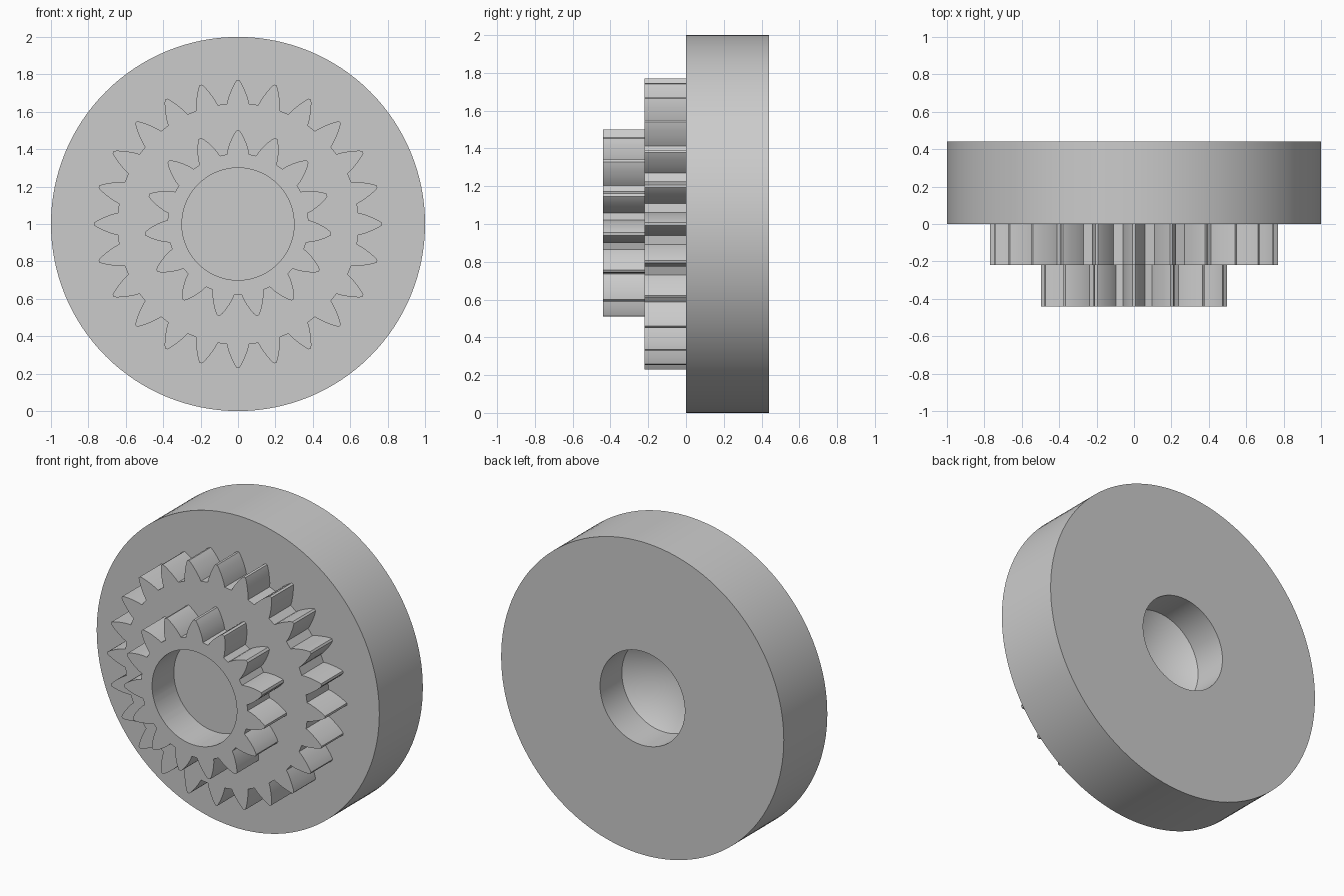
import bpy, bmesh
from math import sin, cos, pi

if "Cube" in bpy.data.objects:
    bpy.data.objects.remove(bpy.data.objects["Cube"], do_unlink=True)

CENTRE_Z = 1.0
BORE = 0.3

grey = bpy.data.materials.new("plain grey")
grey.use_nodes = True
grey.diffuse_color = (0.6, 0.6, 0.6, 1)
grey.node_tree.nodes["Principled BSDF"].inputs["Base Color"].default_value = (0.6, 0.6, 0.6, 1)


def polar(r, a, y):
    return (r * sin(a), y, CENTRE_Z + r * cos(a))


def finish(name, bm):
    bmesh.ops.recalc_face_normals(bm, faces=bm.faces)
    mesh = bpy.data.meshes.new(name)
    bm.to_mesh(mesh)
    bm.free()
    mesh.materials.append(grey)
    obj = bpy.data.objects.new(name, mesh)
    bpy.context.collection.objects.link(obj)
    bpy.ops.object.select_all(action='DESELECT')
    obj.select_set(True)
    bpy.context.view_layer.objects.active = obj
    bpy.ops.object.shade_smooth_by_angle(angle=pi / 6)
    return obj


def bridge(bm, a, b):
    """Join two closed loops of equal length with quads."""
    n = len(a)
    for i in range(n):
        j = (i + 1) % n
        bm.faces.new((a[i], a[j], b[j], b[i]))


def lathe(name, profile, segments=128):
    """Revolve (radius, y) points about the y axis through the centre."""
    bm = bmesh.new()
    rings = [[bm.verts.new(polar(r, 2 * pi * i / segments, y)) for i in range(segments)]
             for r, y in profile]
    for a, b in zip(rings, rings[1:]):
        bridge(bm, a, b)
    bmesh.ops.remove_doubles(bm, verts=bm.verts, dist=1e-5)
    return finish(name, bm)


def gear(name, teeth, flank, y_front, y_back, bore=0):
    """Extrude a toothed outline; flank lists (radius, half width) from root to tip."""
    half = [(r, w / r) for r, w in flank]
    outline = []
    for t in range(teeth):
        mid = 2 * pi * t / teeth
        outline += [(r, mid - a) for r, a in half]
        outline += [(r, mid + a) for r, a in reversed(half)]
    bm = bmesh.new()
    front, back = ([bm.verts.new(polar(r, a, y)) for r, a in outline] for y in (y_front, y_back))
    bridge(bm, front, back)
    if bore:
        inner = [[bm.verts.new(polar(bore, a, y)) for r, a in outline] for y in (y_front, y_back)]
        bridge(bm, front, inner[0])
        bridge(bm, inner[0], inner[1])
        bridge(bm, inner[1], back)
    else:
        bm.faces.new(front)
        bm.faces.new(back)
    return finish(name, bm)


# Wide wheel with a round recess at the back that ends in a cone
lathe("wheel_body", [(0, 0), (1, 0), (1, 0.44), (BORE, 0.44), (BORE, 0.22), (0, 0.01)])

# Large gear on the front of the wheel
gear("large_gear", 24,
     [(0.645, 0.06), (0.67, 0.054), (0.70, 0.043), (0.73, 0.030), (0.755, 0.017), (0.77, 0.007)],
     -0.22, 0)

# Small gear in front, with an open bore
gear("small_gear", 15,
     [(0.377, 0.06), (0.40, 0.056), (0.43, 0.046), (0.46, 0.033), (0.485, 0.019), (0.5, 0.008)],
     -0.44, -0.22, BORE)
